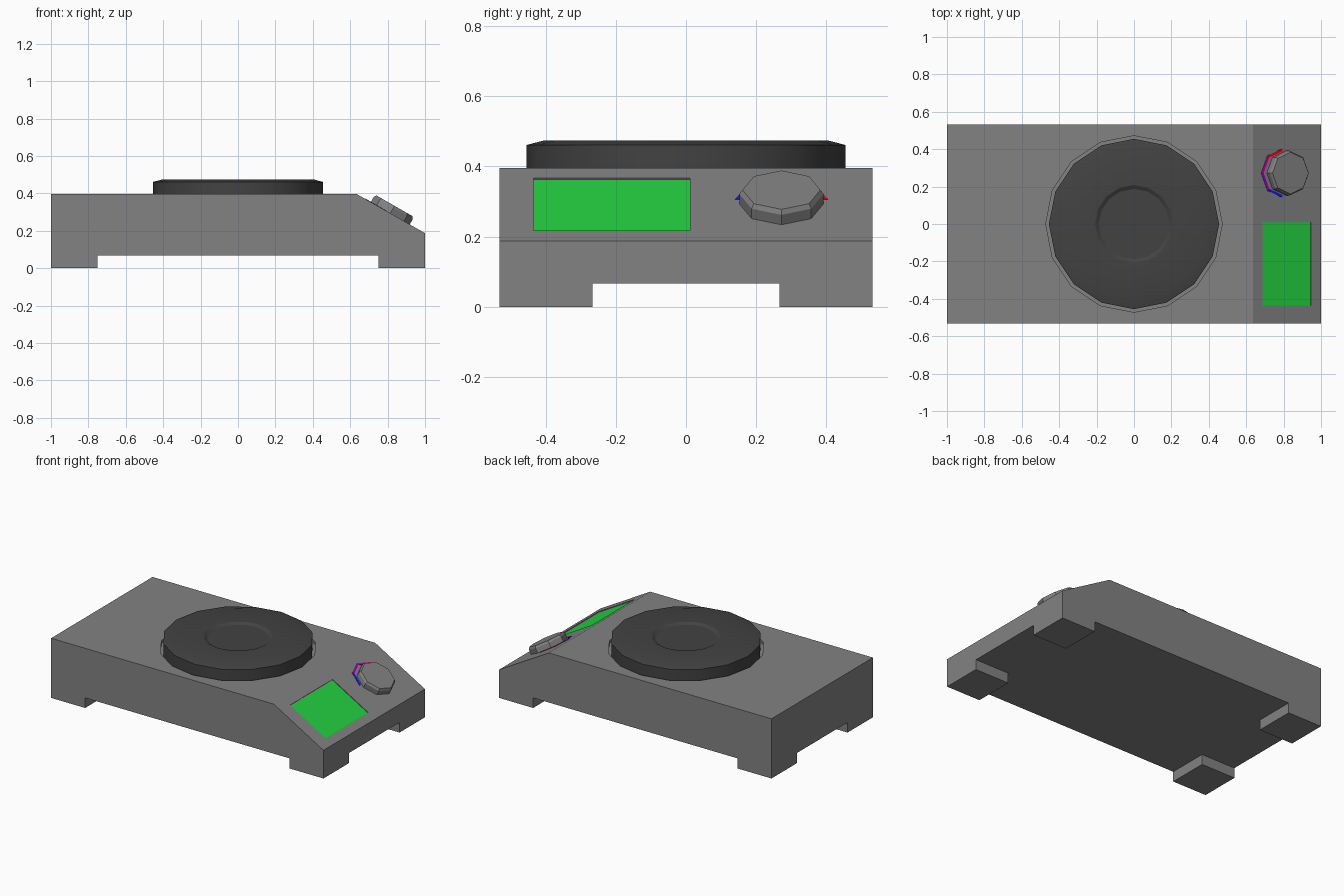
import bpy, bmesh
from math import cos, sin, pi, radians
from mathutils import Matrix

if "Cube" in bpy.data.objects:
    bpy.data.objects.remove(bpy.data.objects["Cube"])

GREY = (0.225, 0.225, 0.225)
DARK = (0.055, 0.055, 0.055)


def make(name, verts, faces, color=GREY, matrix=None):
    me = bpy.data.meshes.new(name)
    bm = bmesh.new()
    vs = [bm.verts.new(v) for v in verts]
    for f in faces:
        bm.faces.new([vs[i] for i in f])
    bmesh.ops.recalc_face_normals(bm, faces=bm.faces)
    if matrix:
        bm.transform(matrix)
    bm.to_mesh(me)
    bm.free()
    ob = bpy.data.objects.new(name, me)
    bpy.context.collection.objects.link(ob)
    key = "colour_%.3f_%.3f_%.3f" % color
    mat = bpy.data.materials.get(key) or bpy.data.materials.new(key)
    mat.diffuse_color = (*color, 1)
    mat.use_nodes = True
    mat.node_tree.nodes["Principled BSDF"].inputs["Base Color"].default_value = mat.diffuse_color
    me.materials.append(mat)
    return ob


def prism(name, outline, a, b, color=GREY, matrix=None):
    """Extrude a flat outline from local z = a to z = b."""
    n = len(outline)
    verts = [(x, y, z) for z in (a, b) for x, y in outline]
    faces = [range(n), range(n, 2 * n)]
    faces += [(i, (i + 1) % n, n + (i + 1) % n, n + i) for i in range(n)]
    return make(name, verts, faces, color, matrix)


def rect(x0, x1, y0, y1):
    return [(x0, y0), (x1, y0), (x1, y1), (x0, y1)]


def lathe(name, profile, n, color=GREY, matrix=None):
    """Stack of n-sided rings (radius, z), capped at both ends."""
    verts = [(r * cos(2 * pi * k / n), r * sin(2 * pi * k / n), z)
             for r, z in profile for k in range(n)]
    faces = [range(n), range(len(verts) - n, len(verts))]
    for j in range(len(profile) - 1):
        for k in range(n):
            m = (k + 1) % n
            faces.append((j*n + k, j*n + m, j*n + n + m, j*n + n + k))
    return make(name, verts, faces, color, matrix)


def cut(target, cutter):
    mod = target.modifiers.new("cut", 'BOOLEAN')
    mod.operation = 'DIFFERENCE'
    mod.solver = 'EXACT'
    mod.object = cutter
    bpy.context.view_layer.objects.active = target
    bpy.ops.object.modifier_apply(modifier=mod.name)
    bpy.data.objects.remove(cutter)


def on_slope(x, y):
    """Local frame on the sloped control panel."""
    z = 0.395 - (x - 0.635) * 0.21 / 0.365
    return Matrix.Translation((x, y, z)) @ Matrix.Rotation(radians(29.9), 4, 'Y')


# housing: side profile extruded along y
side = [(-1, 0), (1, 0), (1, 0.187), (0.635, 0.396), (-1, 0.396)]
body = prism("body", side, -0.532, 0.532, matrix=Matrix.Rotation(pi / 2, 4, 'X'))

# clearance between the four corner feet
cut(body, prism("gap_long", rect(-0.75, 0.75, -0.7, 0.7), -0.1, 0.067))
cut(body, prism("gap_cross", rect(-1.2, 1.2, -0.266, 0.266), -0.1, 0.067))

# pockets for the hot plate and the screen
cut(body, lathe("plate_pocket", [(0.472, 0.375), (0.472, 0.5)], 16))
screen_at = on_slope(0.816, -0.212)
screen_shape = rect(-0.15, 0.15, -0.223, 0.223)
cut(body, prism("screen_pocket", screen_shape, -0.02, 0.05, matrix=screen_at))

# hot plate with bevelled rim and shallow centre recess
plate = lathe("hot_plate", [(0.455, 0.374), (0.455, 0.461), (0.405, 0.474),
                            (0.208, 0.474), (0.188, 0.462)], 16, DARK)
bpy.ops.object.select_all(action='DESELECT')
plate.select_set(True)
bpy.context.view_layer.objects.active = plate
bpy.ops.object.shade_smooth_by_angle(angle=radians(30))

# screen sunk slightly into the panel
prism("screen", screen_shape, -0.021, -0.003, (0.018, 0.65, 0.052), screen_at)

# eight-sided dial
lathe("dial", [(0.12, -0.005), (0.12, 0.034), (0.111, 0.047)], 8,
      matrix=on_slope(0.8135, 0.272))

# temperature scale: four thin strips around the upper half of the dial
colors = [(0.9, 0, 0.01), (0.5, 0, 0.3), (0.3, 0, 0.5), (0.01, 0.01, 0.8)]
for i, c in enumerate(colors):
    a, b = pi / 2 + i * pi / 4, pi / 2 + (i + 1) * pi / 4
    strip = [(r * cos(t), r * sin(t))
             for r, t in ((0.117, a), (0.132, a), (0.132, b), (0.117, b))]
    prism(f"scale_strip_{i + 1}", strip, -0.003, 0.003, c, on_slope(0.793, 0.272))
